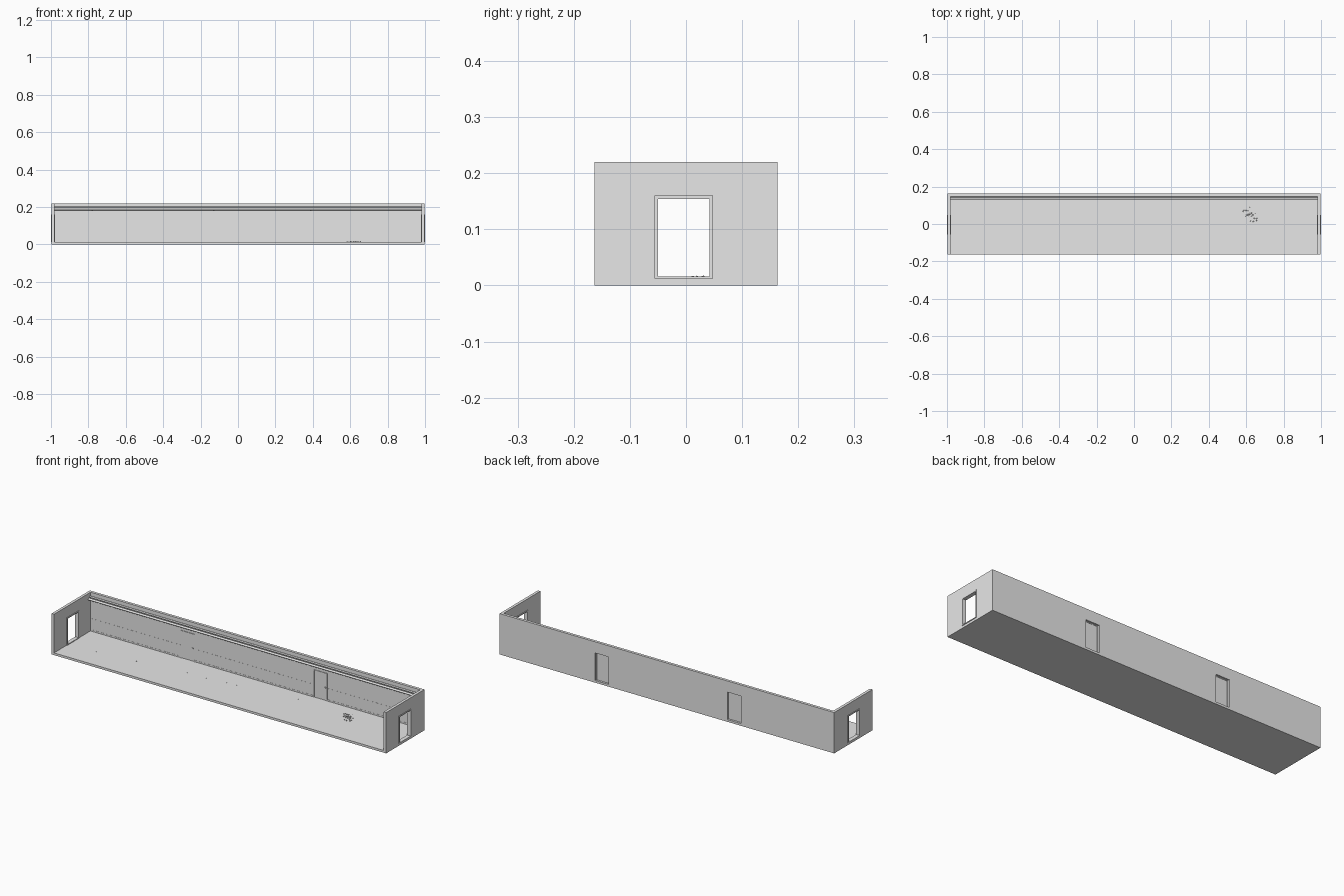
import bpy, bmesh, math, random
from mathutils import Matrix, Vector

if "Cube" in bpy.data.objects:
    bpy.data.objects.remove(bpy.data.objects["Cube"], do_unlink=True)
random.seed(4)

grey = bpy.data.materials.new("pale grey")
grey.use_nodes = True
grey.diffuse_color = (0.8, 0.8, 0.8, 1)
grey.node_tree.nodes["Principled BSDF"].inputs["Base Color"].default_value = (0.8, 0.8, 0.8, 1)

# Main sizes
W, D, H = 0.997, 0.163, 0.22
T = 0.015                # wall thickness
FLOOR = 0.012
IX, IY = W - T, D - T    # inner wall faces
DOOR_TOP = 0.16


def finish(bm, name):
    bmesh.ops.recalc_face_normals(bm, faces=bm.faces)
    mesh = bpy.data.meshes.new(name)
    bm.to_mesh(mesh)
    bm.free()
    mesh.materials.append(grey)
    obj = bpy.data.objects.new(name, mesh)
    bpy.context.collection.objects.link(obj)
    return obj


def add_box(bm, lo, hi):
    lo, hi = Vector(lo), Vector(hi)
    size = hi - lo
    m = Matrix.Translation((lo + hi) / 2) @ Matrix.Diagonal((*size, 1))
    bmesh.ops.create_cube(bm, size=1, matrix=m)


def boxes(name, *pairs):
    bm = bmesh.new()
    for lo, hi in pairs:
        add_box(bm, lo, hi)
    return finish(bm, name)


def pipe(name, y, z, radius):
    bm = bmesh.new()
    m = Matrix.Translation((0, y, z)) @ Matrix.Rotation(math.pi / 2, 4, 'Y')
    bmesh.ops.create_cone(bm, cap_ends=True, segments=16, radius1=radius,
                          radius2=radius, depth=2 * IX, matrix=m)
    obj = finish(bm, name)
    bpy.context.view_layer.objects.active = obj
    obj.select_set(True)
    bpy.ops.object.shade_smooth_by_angle(angle=math.radians(40))
    obj.select_set(False)


# Three walls as one extruded footprint
bm = bmesh.new()
outline = [(-W, -D), (-IX, -D), (-IX, IY), (IX, IY), (IX, -D), (W, -D), (W, D), (-W, D)]
face = bm.faces.new([bm.verts.new((x, y, 0)) for x, y in outline])
top = bmesh.ops.extrude_face_region(bm, geom=[face])["geom"]
bmesh.ops.translate(bm, vec=(0, 0, H), verts=[v for v in top if isinstance(v, bmesh.types.BMVert)])
walls = finish(bm, "corridor_walls")

# Cut the doorways
END_Y = (-0.056, 0.048)
SIDE_DOORS = ((-0.443, -0.362), (0.348, 0.429))
cuts = [((s - 0.1, END_Y[0], FLOOR), (s + 0.1, END_Y[1], DOOR_TOP)) for s in (-W, W)]
cuts += [((a, IY - 0.05, FLOOR), (b, D + 0.05, DOOR_TOP)) for a, b in SIDE_DOORS]
cutter = boxes("doorway_cutter", *cuts)
cutter.hide_render = True
mod = walls.modifiers.new("doorways", 'BOOLEAN')
mod.operation, mod.solver, mod.object = 'DIFFERENCE', 'EXACT', cutter
bpy.context.view_layer.objects.active = walls
bpy.ops.object.modifier_apply(modifier=mod.name)
bpy.data.objects.remove(cutter, do_unlink=True)

boxes("floor", ((-IX, -D, 0), (IX, IY, FLOOR)))

# Frames lining the open end doorways
F = 0.006
for side, name in ((-1, "right_end_frame"), (1, "left_end_frame")):
    x0, x1 = sorted((side * (IX - 0.003), side))
    y0, y1 = END_Y
    boxes(name,
          ((x0, y0, FLOOR), (x1, y0 + F, DOOR_TOP)),
          ((x0, y1 - F, FLOOR), (x1, y1, DOOR_TOP)),
          ((x0, y0 + F, DOOR_TOP - F), (x1, y1 - F, DOOR_TOP)),
          ((x0, y0 + F, FLOOR), (x1, y1 - F, FLOOR + 0.004)))

# Closed doors in the long wall
for i, (a, b) in enumerate(SIDE_DOORS, 1):
    f = 0.004
    y0, y1 = IY - 0.003, IY + 0.006
    boxes(f"side_door_frame_{i}",
          ((a, y0, FLOOR), (a + f, y1, DOOR_TOP)),
          ((b - f, y0, FLOOR), (b, y1, DOOR_TOP)),
          ((a + f, y0, DOOR_TOP - f), (b - f, y1, DOOR_TOP)))
    boxes(f"side_door_{i}", ((a + f, IY, FLOOR), (b - f, IY + 0.004, DOOR_TOP - f)))
    boxes(f"door_handle_{i}", ((b - 0.016, IY - 0.004, 0.079), (b - 0.008, IY, 0.083)))

# Wall panelling and skirting between the doors
spans = [(-IX, SIDE_DOORS[0][0]), (SIDE_DOORS[0][1], SIDE_DOORS[1][0]), (SIDE_DOORS[1][1], IX)]
boxes("lower_wall_panel", *[((a, IY - 0.0006, FLOOR), (b, IY, 0.08)) for a, b in spans])
boxes("skirting", *[((a, IY - 0.0015, FLOOR), (b, IY, 0.02)) for a, b in spans])

# Pipes running under the wall top
pipe("front_pipe", 0.133, 0.189, 0.006)
pipe("upper_pipe", 0.1425, 0.198, 0.0045)
pipe("lower_pipe", 0.1435, 0.187, 0.004)
boxes("pipe_brackets", *[((x - 0.004, 0.136, 0.180), (x + 0.004, IY, 0.184))
                         for x in (-0.78, -0.13, 0.39)])

# Cracks spreading over the floor as thin tapered plates
bm = bmesh.new()
center = Vector((0.62, 0.05, FLOOR + 0.0005))
ends = [(0.54, 0.125), (0.57, -0.04), (0.67, -0.04), (0.70, 0.12), (0.63, 0.14), (0.68, 0.02)]
for x, y in ends:
    tip = Vector((x, y, center.z))
    mid = center.lerp(tip, 0.5) + Vector((random.uniform(-1, 1), random.uniform(-1, 1), 0)) * 0.008
    side = (tip - center).cross(Vector((0, 0, 1))).normalized() * 0.0025
    c0, c1, m0, m1, t = [bm.verts.new(p) for p in
                         (center + side, center - side, mid + side * 0.6, mid - side * 0.6, tip)]
    bm.faces.new((c0, c1, m1, m0))
    bm.faces.new((m0, m1, t))
finish(bm, "floor_cracks")

# Rubble heaped around the cracks
bm = bmesh.new()
for i in range(26):
    angle = random.uniform(0, math.tau)
    r = random.uniform(0.004, 0.045)
    s = random.uniform(0.002, 0.005)
    place = Matrix.Translation((center.x + r * math.cos(angle), center.y - 0.005 + r * math.sin(angle),
                                FLOOR + s * 0.5))
    turn = Matrix.Rotation(random.uniform(0, math.pi), 4, (1, 1, 1))
    bmesh.ops.create_icosphere(bm, subdivisions=1, radius=s, matrix=place @ turn @ Matrix.Diagonal((1, 0.7, 0.8, 1)))
finish(bm, "rubble")

# Small chips scattered along the floor
bm = bmesh.new()
for i in range(22):
    t = i / 21
    x, y = -0.88 + 1.18 * t, -0.04 + 0.12 * t + random.uniform(-0.006, 0.006)
    add_box(bm, (x, y, FLOOR), (x + 0.004, y + 0.002, FLOOR + 0.0008))
finish(bm, "floor_chips")
